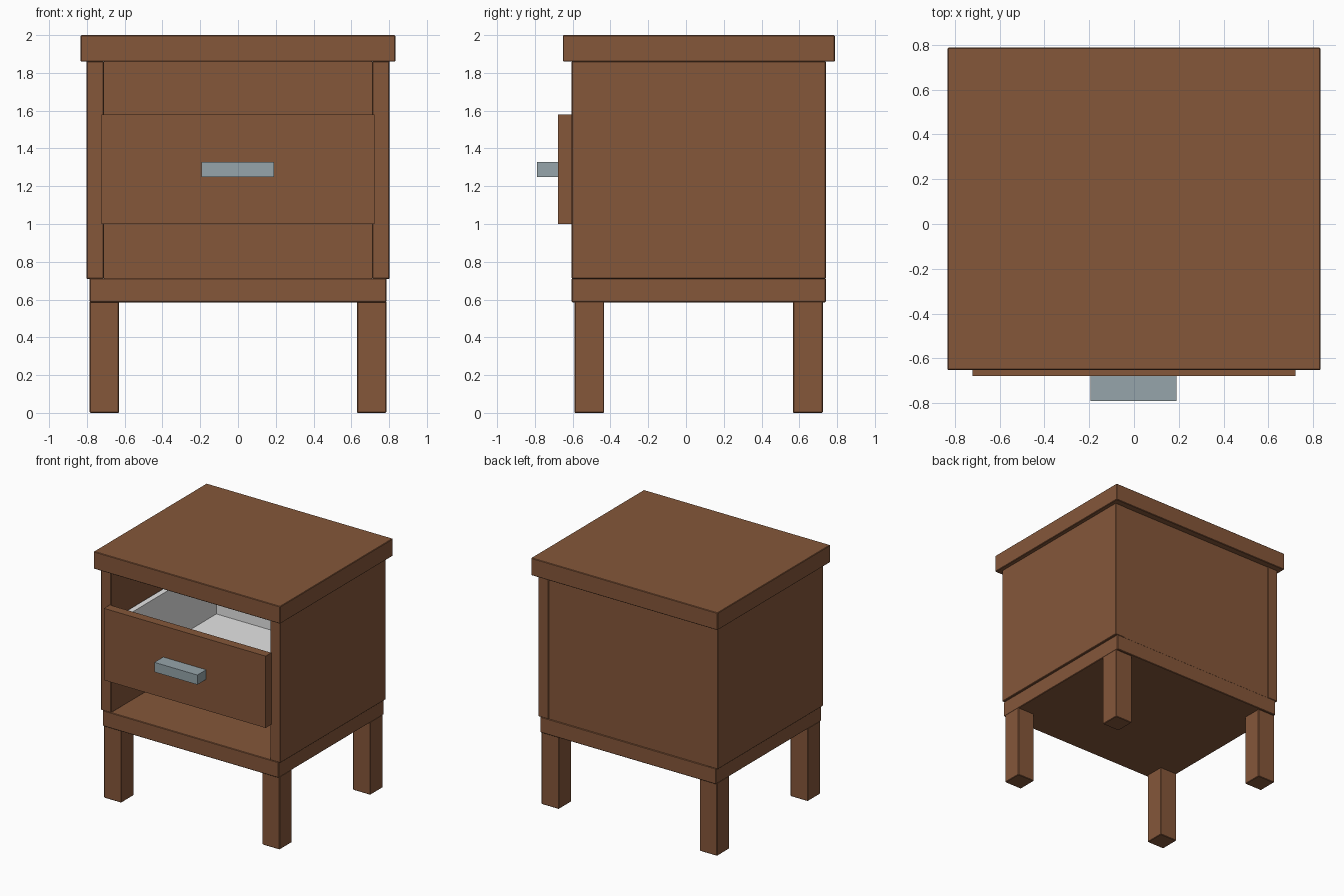
import bpy

if "Cube" in bpy.data.objects:
    bpy.data.objects.remove(bpy.data.objects["Cube"])


def material(name, rgb):
    m = bpy.data.materials.new(name)
    m.diffuse_color = (*rgb, 1.0)
    m.use_nodes = True
    m.node_tree.nodes["Principled BSDF"].inputs["Base Color"].default_value = m.diffuse_color
    return m


wood = material("brown wood", (0.235, 0.095, 0.042))
metal = material("grey metal", (0.305, 0.375, 0.405))
lining = material("pale drawer lining", (0.78, 0.78, 0.78))


def box(name, x, y, z, mat, bevel=0.0):
    """Axis-aligned box from (min, max) ranges, with an optional fine chamfer."""
    bpy.ops.mesh.primitive_cube_add(size=1)
    ob = bpy.context.object
    ob.name = name
    mid = [(a + b) / 2 for a, b in (x, y, z)]
    dim = [b - a for a, b in (x, y, z)]
    for v in ob.data.vertices:
        v.co = [v.co[i] * dim[i] + mid[i] for i in range(3)]
    ob.data.materials.append(mat)
    if bevel:
        mod = ob.modifiers.new("chamfer", 'BEVEL')
        mod.width = bevel
        mod.segments = 1
    return ob


def mirrored(a, b, s):
    return tuple(sorted((a * s, b * s)))


C = 0.004

# Carcass: top, base slab, back panel
box("table_top", (-0.833, 0.833), (-0.652, 0.788), (1.86, 2.0), wood, C)
box("base_slab", (-0.785, 0.785), (-0.605, 0.74), (0.585, 0.712), wood, C)
box("back_panel", (-0.71, 0.71), (0.695, 0.735), (0.71, 1.862), wood)

for side, s in (("left", -1), ("right", 1)):
    # Side panels
    box(side + "_side_panel", mirrored(0.71, 0.802, s), (-0.605, 0.74),
        (0.71, 1.862), wood, C)
    # Legs
    for end, y in (("front", (-0.59, -0.433)), ("back", (0.567, 0.724))):
        box(f"{end}_{side}_leg", mirrored(0.63, 0.785, s), y,
            (0.0, 0.59), wood, C)
    # Drawer side walls
    box(side + "_drawer_wall", mirrored(0.645, 0.69, s), (-0.606, 0.69),
        (1.0, 1.475), lining)

# Drawer: floor, back wall, front and handle
box("drawer_floor", (-0.645, 0.645), (-0.606, 0.645), (1.0, 1.05), lining)
box("drawer_back", (-0.645, 0.645), (0.645, 0.69), (1.0, 1.475), lining)
box("drawer_front", (-0.722, 0.722), (-0.678, -0.606), (1.0, 1.58), wood)
box("drawer_handle", (-0.194, 0.19), (-0.79, -0.677), (1.25, 1.328), metal)
